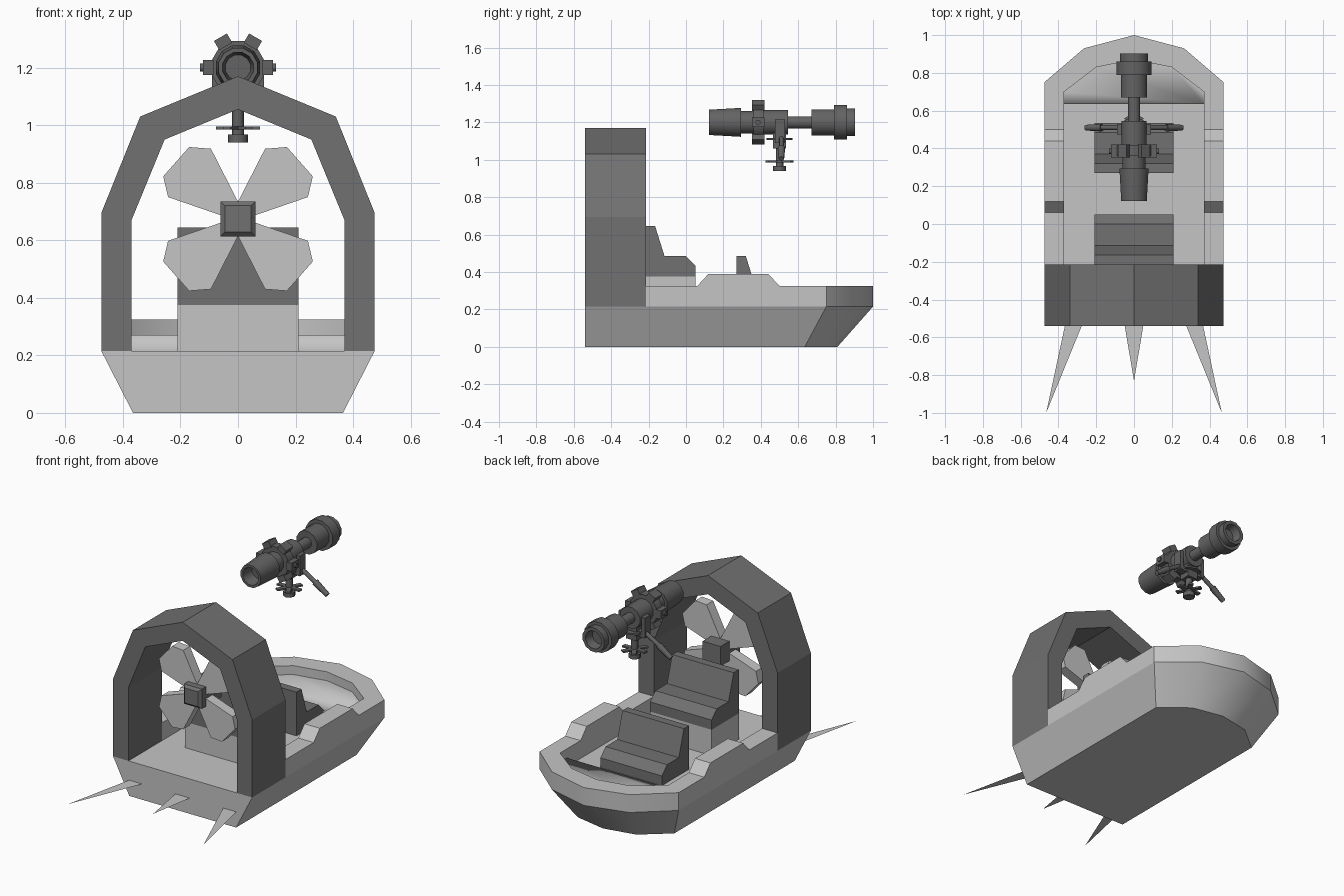
import bpy, bmesh, math
from mathutils import Vector, Matrix

if "Cube" in bpy.data.objects:
    bpy.data.objects.remove(bpy.data.objects["Cube"])


def material(name, v):
    m = bpy.data.materials.new(name)
    m.diffuse_color = (v, v, v, 1)
    m.use_nodes = True
    m.node_tree.nodes["Principled BSDF"].inputs["Base Color"].default_value = m.diffuse_color
    return m


LIGHT = material("light_grey", 0.56)
DARK = material("dark_grey", 0.165)
METAL = material("gun_grey", 0.125)


def finish(name, bm, mat, smooth=None, recalc=True):
    if recalc:
        bmesh.ops.recalc_face_normals(bm, faces=bm.faces[:])
    me = bpy.data.meshes.new(name)
    bm.to_mesh(me)
    bm.free()
    me.materials.append(mat)
    if smooth:
        me.shade_smooth()
        me.set_sharp_from_angle(angle=math.radians(smooth))
    ob = bpy.data.objects.new(name, me)
    bpy.context.collection.objects.link(ob)
    return ob


def loft(name, rings, mat, smooth=None, cap=True, closed=True):
    """Join equal-length point rings with quads and cap the ends."""
    bm = bmesh.new()
    rows = [[bm.verts.new(p) for p in r] for r in rings]
    n = len(rows[0])
    for a, b in zip(rows, rows[1:]):
        for i in range(n if closed else n - 1):
            j = (i + 1) % n
            bm.faces.new((a[i], a[j], b[j], b[i]))
    if cap:
        bm.faces.new(rows[0])
        bm.faces.new(rows[-1])
    return finish(name, bm, mat, smooth)


def prism(name, pts, axis, a, b, mat):
    """Extrude a 2D profile along x (y,z points) or y (x,z points)."""
    def put(p, t):
        return (t, p[0], p[1]) if axis == "x" else (p[0], t, p[1])
    return loft(name, [[put(p, t) for p in pts] for t in (a, b)], mat)


def box(name, x0, x1, y0, y1, z0, z1, mat):
    return prism(name, [(x0, z0), (x1, z0), (x1, z1), (x0, z1)], "y", y0, y1, mat)


def rod(name, p, q, r0, r1, mat, sides=8):
    p, q = Vector(p), Vector(q)
    rot = (q - p).to_track_quat("Z", "Y")
    ring = [Vector((math.cos(t), math.sin(t), 0))
            for t in (math.tau * i / sides for i in range(sides))]
    return loft(name, [[c + rot @ (v * r) for v in ring] for c, r in ((p, r0), (q, r1))],
                mat, 50)


def mirrored(half):
    """Half outline ending on x = 0, continued on the other side."""
    return half + [(-p[0],) + tuple(p[1:]) for p in half[-2::-1]]


# Lower hull: flat bottom flaring out to the deck
bottom = mirrored([(0.365, -0.54), (0.365, 0.635), (0.2, 0.77), (0, 0.81)])
deck = mirrored([(0.475, -0.54), (0.475, 0.75), (0.265, 0.93), (0, 1.0)])
loft("hull", [[(x, y, 0) for x, y in bottom], [(x, y, 0.215) for x, y in deck]], LIGHT, 42)

# Gunwale around the cockpit, with a raised hump on each side
# each station: outer x, outer y, inner x, inner y, top z
half = [(0.475, y, 0.37, y, z) for y, z in
        ((-0.215, 0.325), (0.06, 0.325), (0.12, 0.39), (0.44, 0.39), (0.5, 0.325))]
half += [(0.475, 0.75, 0.37, 0.70, 0.325), (0.265, 0.93, 0.2, 0.83, 0.325),
         (0, 1.0, 0, 0.87, 0.325)]
stations = half + [(-a, b, -c, d, z) for a, b, c, d, z in half[-2::-1]]
loft("gunwale", [[(a, b, 0.215), (a, b, z), (c, d, z), (c, d, 0.215)]
                 for a, b, c, d, z in stations], LIGHT, 42)

# Raised bow deck with its riser, shaded softly across the edge
bm = bmesh.new()
rim = [(-0.37, 0.635), (0.37, 0.635), (0.37, 0.70), (0.2, 0.83),
       (0, 0.87), (-0.2, 0.83), (-0.37, 0.70)]
top = [bm.verts.new((x, y, 0.27)) for x, y in rim]
low = [bm.verts.new((x, 0.635, 0.215)) for x in (-0.37, 0.37)]
bm.faces.new(top)
bm.faces.new((low[0], low[1], top[1], top[0]))
finish("bow_deck", bm, LIGHT, 120, recalc=False)

# Fan cage arch
outer = mirrored([(0.475, 0.215), (0.475, 0.695), (0.34, 1.03), (0, 1.17)])
inner = mirrored([(0.37, 0.215), (0.37, 0.67), (0.255, 0.95), (0, 1.055)])
loft("fan_cage", [[(a[0], -0.54, a[1]), (a[0], -0.215, a[1]),
                   (b[0], -0.215, b[1]), (b[0], -0.54, b[1])]
                  for a, b in zip(outer, inner)], DARK)

# Propeller: four blades and a square hub
ZC = 0.674
blade = [(0, 0.06), (0.094, 0.244), (0.17, 0.25), (0.26, 0.148),
         (0.243, 0.076), (0.06, 0.013), (0, 0)]
for i, (sx, sz) in enumerate(((1, 1), (1, -1), (-1, -1), (-1, 1))):
    prism(f"propeller_blade_{i + 1}", [(sx * x, ZC + sz * z) for x, z in blade],
          "y", -0.40, -0.335, LIGHT)
loft("propeller_hub", [[(sx * r, y, ZC + sz * r) for sx, sz in
                        ((-1, -1), (1, -1), (1, 1), (-1, 1))]
                       for y, r in ((-0.455, 0.046), (-0.44, 0.061), (-0.25, 0.061))], DARK)

# Seats and the pedestal under the rear one
seat = [(-0.215, 0), (-0.215, 0.27), (-0.165, 0.27), (-0.115, 0.11),
        (0.0, 0.11), (0.05, 0.06), (0.05, 0)]
for name, dy, z0 in (("rear_seat", 0, 0.375), ("front_seat", 0.485, 0.215)):
    prism(name, [(y + dy, z + z0) for y, z in seat], "x", -0.21, 0.21, DARK)
box("seat_pedestal", -0.21, 0.21, -0.215, 0.05, 0.215, 0.375, LIGHT)

# Flat spikes on the stern
for name, tri in (("centre_spike", [(-0.05, -0.535), (0, -0.83), (0.05, -0.535)]),
                  ("right_spike", [(0.275, -0.535), (0.465, -1.0), (0.365, -0.535)]),
                  ("left_spike", [(-0.365, -0.535), (-0.465, -1.0), (-0.275, -0.535)])):
    bm = bmesh.new()
    bm.faces.new([bm.verts.new((x, y, 0.097)) for x, y in tri])
    finish(name, bm, LIGHT)

# Mounted tube: revolved profile (y, radius) with hollow ends
ZT = 1.2
profile = [(0.2, 0.045), (0.123, 0.055), (0.123, 0.07), (0.294, 0.08), (0.294, 0.062),
           (0.36, 0.062), (0.36, 0.095), (0.415, 0.095), (0.415, 0.068), (0.545, 0.068),
           (0.545, 0.033), (0.67, 0.033), (0.67, 0.072), (0.79, 0.072), (0.79, 0.095),
           (0.86, 0.095), (0.86, 0.076), (0.903, 0.076), (0.903, 0.055), (0.85, 0.045)]
N = 12
loft("launcher_tube", [[(r * math.cos(math.tau * (i + 0.5) / N), y,
                         ZT + r * math.sin(math.tau * (i + 0.5) / N)) for i in range(N)]
                       for y, r in profile], METAL, 35)

# Six clamp lugs around the tube
for i in range(6):
    lug = box(f"clamp_lug_{i + 1}", 0.085, 0.122, 0.352, 0.42, -0.026, 0.026, METAL)
    lug.data.transform(Matrix.Translation((0, 0, ZT)) @ Matrix.Rotation(math.tau * i / 6, 4, "Y"))

# Mount: side cheeks, yoke, post, hand wheel and foot
for s, side in ((1, "right"), (-1, "left")):
    x0, x1 = sorted((s * 0.066, s * 0.09))
    box(f"{side}_cheek", x0, x1, 0.475, 0.53, 1.09, 1.215, METAL)
    rod(f"{side}_pivot", (s * 0.07, 0.385, ZT), (s * 0.132, 0.385, ZT), 0.014, 0.014, METAL)
    rod(f"{side}_handle", (s * 0.075, 0.51, 1.12), (s * 0.2, 0.51, 1.045), 0.013, 0.013, METAL)
    rod(f"{side}_grip", (s * 0.17, 0.51, 1.063), (s * 0.255, 0.51, 1.005), 0.02, 0.015, METAL)
box("yoke", -0.085, 0.085, 0.48, 0.525, 1.09, 1.12, METAL)
box("yoke_block", -0.035, 0.035, 0.465, 0.535, 1.06, 1.145, METAL)
rod("upper_disc", (0, 0.5, 1.105), (0, 0.5, 1.115), 0.07, 0.07, METAL)
rod("post", (0, 0.5, 0.965), (0, 0.5, 1.07), 0.02, 0.02, METAL)
rod("foot", (0, 0.5, 0.94), (0, 0.5, 0.967), 0.035, 0.035, METAL)
for i in range(3):
    bar = box(f"wheel_spoke_{i + 1}", -0.077, 0.077, -0.014, 0.014, 0.985, 0.995, METAL)
    bar.data.transform(Matrix.Translation((0, 0.5, 0)) @ Matrix.Rotation(math.pi * i / 3, 4, "Z"))
